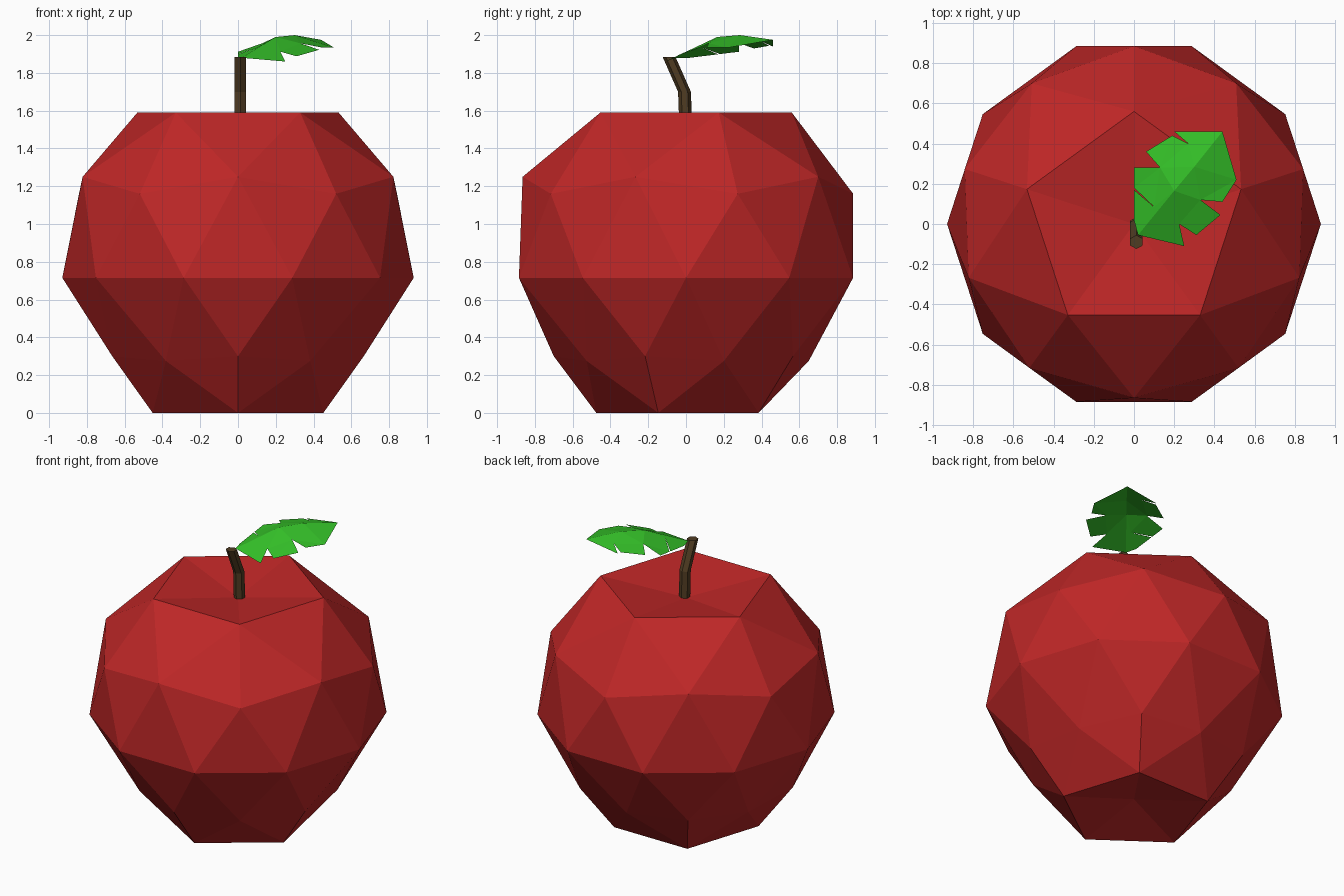
import bpy, bmesh, math
from mathutils import Matrix, Vector

cube = bpy.data.objects.get("Cube")
if cube:
    bpy.data.objects.remove(cube, do_unlink=True)


def material(name, rgb):
    m = bpy.data.materials.new(name)
    m.use_nodes = True
    color = (*rgb, 1.0)
    m.diffuse_color = color
    m.node_tree.nodes["Principled BSDF"].inputs["Base Color"].default_value = color
    return m


def finish(bm, name, mat):
    mesh = bpy.data.meshes.new(name)
    bm.to_mesh(mesh)
    bm.free()
    mesh.materials.append(mat)
    obj = bpy.data.objects.new(name, mesh)
    bpy.context.collection.objects.link(obj)
    return obj


red = material("apple red", (0.52, 0.02, 0.02))
brown = material("stem brown", (0.08, 0.045, 0.016))
green = material("leaf green", (0.034, 0.52, 0.021))

# Fruit body: a coarse icosphere whose rings are reshaped, poles dented
# ring height on the unit sphere -> (radius, height)
RINGS = {
    1.0: (0, 1.515), 0.85: (0.56, 1.59), 0.526: (0.865, 1.25), 0.447: (0.885, 1.16),
    0.0: (0.93, 0.715),
    -0.447: (0.70, 0.30), -0.526: (0.65, 0.275), -0.85: (0.475, 0), -1.0: (0, 0.08),
}
bm = bmesh.new()
bmesh.ops.create_icosphere(bm, subdivisions=2, radius=1)
bmesh.ops.rotate(bm, verts=bm.verts, matrix=Matrix.Rotation(math.pi / 2, 3, "Z"))
for v in bm.verts:
    radius, height = RINGS[min(RINGS, key=lambda k: abs(k - v.co.z))]
    flat = Vector((v.co.x, v.co.y, 0))
    if flat.length > 0.01:
        flat = flat.normalized() * radius
    v.co = flat + Vector((0, 0, height))
finish(bm, "fruit_body", red)

# Stem: a bent six-sided rod
bm = bmesh.new()
sides = 6
loops = []
for y, z in [(0, 1.48), (-0.008, 1.70), (-0.09, 1.885)]:
    loop = []
    for i in range(sides):
        a = math.pi / 2 + math.tau * i / sides
        loop.append(bm.verts.new((0.012 + 0.036 * math.cos(a), y + 0.034 * math.sin(a), z)))
    loops.append(loop)
for low, high in zip(loops, loops[1:]):
    for i in range(sides):
        j = (i + 1) % sides
        bm.faces.new((low[i], low[j], high[j], high[i]))
bm.faces.new(loops[-1])
bm.faces.new(loops[0][::-1])
finish(bm, "stem", brown)

# Leaf: lobes hanging from an arched midrib, folded down on both sides
rib = [Vector(p) for p in
       [(0.02, -0.055, 1.88), (0.2, 0.165, 1.99), (0.3, 0.285, 2.0), (0.44, 0.46, 1.975)]]
axis = (rib[-1] - rib[0]).to_2d().normalized()
FALL = 0.28


def on_leaf(x, y):
    """Lift a plan point onto the folded leaf surface."""
    rel = Vector((x, y)) - rib[0].to_2d()
    along = rel.dot(axis)
    across = abs(axis.x * rel.y - axis.y * rel.x)
    z = rib[-1].z
    for a, b in zip(rib, rib[1:]):
        start = (a - rib[0]).to_2d().dot(axis)
        end = (b - rib[0]).to_2d().dot(axis)
        if along <= end:
            z = a.z + (b.z - a.z) * (along - start) / (end - start)
            break
    return Vector((x, y, z - FALL * across))


# each lobe: first rib index, last rib index, outer edge points
right_lobes = [
    (0, 1, [(0.25, -0.11), (0.225, 0)]),
    (1, 2, [(0.225, 0), (0.31, -0.055), (0.43, 0.045), (0.33, 0.12)]),
    (2, 3, [(0.33, 0.12), (0.44, 0.11), (0.51, 0.22)]),
]
left_lobes = [
    (0, 1, [(0, 0.02), (0, 0.17), (0.1, 0.085)]),
    (1, 2, [(0.1, 0.085), (0, 0.18), (0, 0.28), (0.13, 0.28)]),
    (2, 2, [(0.13, 0.28), (0.06, 0.36), (0.19, 0.44), (0.27, 0.40)]),
    (2, 3, [(0.27, 0.40), (0.20, 0.46)]),
]
bm = bmesh.new()
for lobes in (right_lobes, left_lobes):
    for first, last, edge in lobes:
        points = [rib[first]] + [on_leaf(*p) for p in edge]
        if last != first:
            points.append(rib[last])
        bm.faces.new([bm.verts.new(p) for p in points])
bmesh.ops.remove_doubles(bm, verts=bm.verts, dist=0.0005)
bmesh.ops.triangulate(bm, faces=bm.faces)
for f in bm.faces:
    f.normal_update()
    if f.normal.z < 0:
        f.normal_flip()
finish(bm, "leaf", green)
